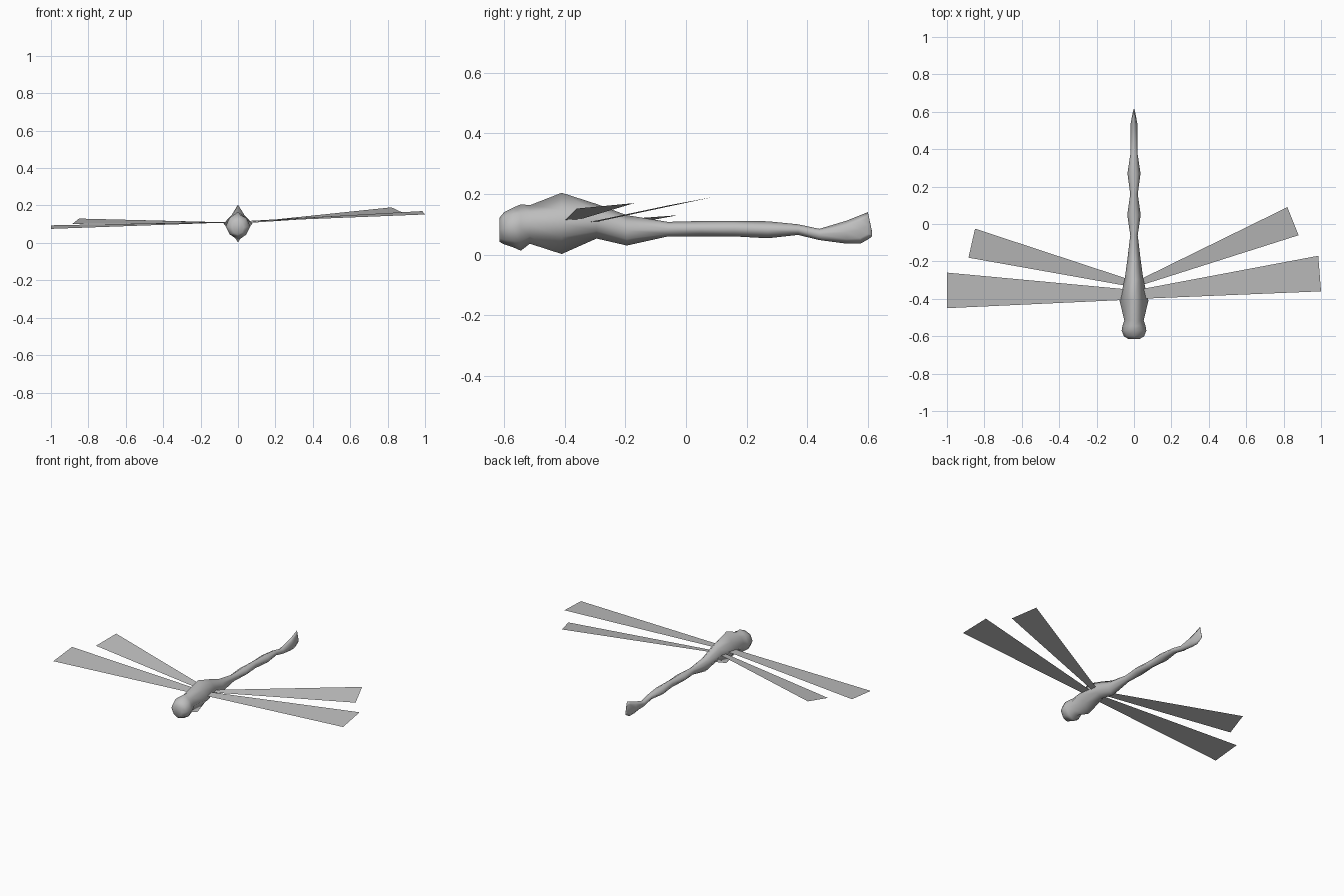
import bpy, bmesh, math

cube = bpy.data.objects.get("Cube")
if cube:
    bpy.data.objects.remove(cube, do_unlink=True)

grey = bpy.data.materials.new("plain grey")
grey.use_nodes = True
colour = (0.52, 0.52, 0.52, 1)
grey.diffuse_color = colour
grey.node_tree.nodes["Principled BSDF"].inputs["Base Color"].default_value = colour


def add_object(name, bm, smooth):
    mesh = bpy.data.meshes.new(name)
    for face in bm.faces:
        face.smooth = smooth
    bm.to_mesh(mesh)
    bm.free()
    mesh.materials.append(grey)
    obj = bpy.data.objects.new(name, mesh)
    bpy.context.collection.objects.link(obj)
    return obj


def loft(name, stations):
    """Join eight-sided rings; each is y, half width, top, bottom, shoulder."""
    bm = bmesh.new()
    rings = []
    for y, width, top, bottom, shoulder in stations:
        middle, half = (top + bottom) / 2, (top - bottom) / 2
        ring = []
        for i in range(8):
            angle = i * math.pi / 4
            reach = shoulder * math.sqrt(2) if i % 2 else 1
            ring.append(bm.verts.new((width * reach * math.sin(angle), y,
                                      middle + half * reach * math.cos(angle))))
        rings.append(ring)
    for a, b in zip(rings, rings[1:]):
        for i in range(8):
            j = (i + 1) % 8
            bm.faces.new((a[i], a[j], b[j], b[i]))
    bm.faces.new(rings[0])
    bm.faces.new(rings[-1])
    bmesh.ops.recalc_face_normals(bm, faces=bm.faces)
    return add_object(name, bm, True)


# Body: head, ridged thorax, beaded abdomen and upturned tail
loft("body", [
    (-0.615, 0.03, 0.122, 0.042, 0.7),
    (-0.6, 0.054, 0.14, 0.034, 0.7),
    (-0.57, 0.066, 0.155, 0.024, 0.68),
    (-0.545, 0.062, 0.166, 0.013, 0.62),
    (-0.515, 0.052, 0.163, 0.036, 0.62),
    (-0.41, 0.077, 0.204, 0.002, 0.45),
    (-0.295, 0.05, 0.167, 0.053, 0.55),
    (-0.195, 0.036, 0.13, 0.03, 0.58),
    (-0.06, 0.02, 0.108, 0.06, 0.65),
    (0.05, 0.036, 0.111, 0.06, 0.6),
    (0.16, 0.02, 0.111, 0.06, 0.65),
    (0.27, 0.035, 0.11, 0.054, 0.6),
    (0.37, 0.02, 0.1, 0.065, 0.65),
    (0.44, 0.019, 0.085, 0.048, 0.65),
    (0.53, 0.019, 0.112, 0.036, 0.6),
    (0.575, 0.011, 0.13, 0.036, 0.6),
    (0.6, 0.006, 0.14, 0.05, 0.6),
    (0.614, 0.002, 0.075, 0.06, 0.6),
])

# Wings: root leading, root trailing, tip trailing, tip leading
wings = {
    "left_front_wing": [(0.03, -0.4, 0.113), (0.03, -0.35, 0.116),
                        (0.985, -0.17, 0.17), (1, -0.36, 0.152)],
    "left_rear_wing": [(0.015, -0.335, 0.104), (0.015, -0.305, 0.106),
                       (0.82, 0.09, 0.19), (0.88, -0.06, 0.162)],
    "right_front_wing": [(-0.03, -0.405, 0.11), (-0.03, -0.35, 0.113),
                         (-1, -0.26, 0.094), (-1, -0.45, 0.075)],
    "right_rear_wing": [(-0.015, -0.335, 0.107), (-0.015, -0.3, 0.109),
                        (-0.85, -0.025, 0.13), (-0.885, -0.18, 0.102)],
}
for name, corners in wings.items():
    bm = bmesh.new()
    face = bm.faces.new([bm.verts.new(c) for c in corners])
    face.normal_update()
    if face.normal.z < 0:
        face.normal_flip()
    add_object(name, bm, False)
